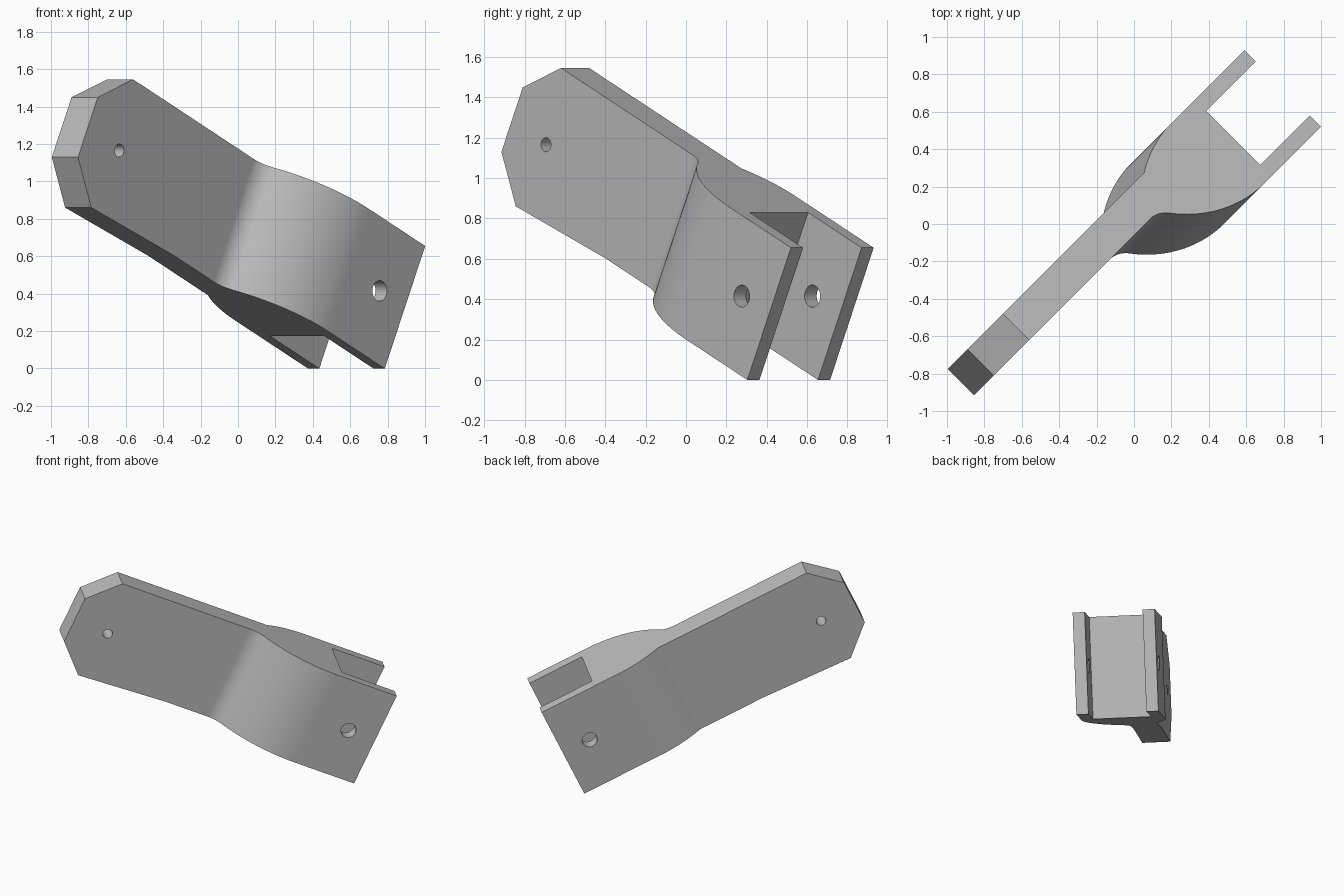
import bpy, bmesh
from math import radians, sin, cos, sqrt, atan2, pi
from mathutils import Vector, Matrix

if "Cube" in bpy.data.objects:
    bpy.data.objects.remove(bpy.data.objects["Cube"], do_unlink=True)

# Local frame: x along the arm, y across its thickness, z across its height
TOP, BOTTOM, END = 1.048, 0.325, 0.698

grey = bpy.data.materials.new("plain grey")
grey.use_nodes = True
grey.diffuse_color = (0.5, 0.5, 0.5, 1)
grey.node_tree.nodes["Principled BSDF"].inputs["Base Color"].default_value = (0.5, 0.5, 0.5, 1)


def prism(name, outline, direction):
    """Extrude a closed outline of 3D points along a direction."""
    bm = bmesh.new()
    face = bm.faces.new([bm.verts.new(p) for p in outline])
    new = bmesh.ops.extrude_face_region(bm, geom=[face])["geom"]
    bmesh.ops.translate(bm, vec=Vector(direction),
                        verts=[v for v in new if isinstance(v, bmesh.types.BMVert)])
    bmesh.ops.recalc_face_normals(bm, faces=bm.faces)
    mesh = bpy.data.meshes.new(name)
    bm.to_mesh(mesh)
    bm.free()
    mesh.materials.append(grey)
    obj = bpy.data.objects.new(name, mesh)
    bpy.context.collection.objects.link(obj)
    return obj


def arc(cx, cy, r, start, end, steps):
    return [(cx + r * cos(start + (end - start) * i / steps),
             cy + r * sin(start + (end - start) * i / steps)) for i in range(steps + 1)]


def combine(target, tool, operation):
    mod = target.modifiers.new("cut", 'BOOLEAN')
    mod.operation, mod.solver, mod.object = operation, 'EXACT', tool
    bpy.context.view_layer.objects.active = target
    bpy.ops.object.modifier_apply(modifier=mod.name)
    bpy.data.objects.remove(tool, do_unlink=True)


# Front curve: a large round blending into the thin arm through a small fillet
R, r = 0.68, 0.14
cx, cy = 0.23, 0.34 - R
fy = 0.042 + r
fx = cx - sqrt((R + r) ** 2 - (fy - cy) ** 2)
join = atan2(fy - cy, fx - cx)
front = arc(fx, fy, r, -pi / 2, join - pi, 14) + arc(cx, cy, R, join, pi / 2, 24)[1:]

# Back curve: a shallow arc that thickens the fork
br, bx = 0.65, 0.088
by = -0.24 + br
back = arc(bx, by, br, -pi / 2, atan2(-0.156 - by, -0.232 - bx), 16)

# Plan outline with the fork slot
plan = ([(-1.8, -0.156), (-1.8, 0.042)] + front
        + [(0.9, 0.34), (0.9, 0.255), (0.284, 0.255), (0.284, -0.155), (0.9, -0.155), (0.9, -0.24)]
        + back)
arm = prism("forked_arm", [(x, -y, 0.1) for x, y in plan], (0, 0, 1.2))

# Side outline with the chamfered end
side = [(END, TOP), (-1.409, TOP), (-1.612, 0.848), (-1.612, 0.495),
        (-1.407, 0.293), (-0.729, BOTTOM), (END, BOTTOM)]
combine(arm, prism("side_outline", [(x, -0.6, z) for x, z in side], (0, 1.2, 0)), 'INTERSECT')

# Pin holes through the thin end and both prongs
for x, z, radius in ((-1.344, 0.659, 0.035), (0.487, 0.685, 0.055)):
    ring = arc(x, z, radius, 0, 2 * pi, 32)[:-1]
    combine(arm, prism("pin_hole", [(px, -0.6, pz) for px, pz in ring], (0, 1.2, 0)), 'DIFFERENCE')

# Tilt the arm down and turn it diagonally
arm.data.transform(Matrix.Rotation(radians(45), 4, 'Z') @ Matrix.Rotation(radians(25), 4, 'Y'))

bpy.ops.object.select_all(action='DESELECT')
arm.select_set(True)
bpy.context.view_layer.objects.active = arm
bpy.ops.object.shade_smooth_by_angle(angle=radians(20))
weighted = arm.modifiers.new("flat_face_normals", 'WEIGHTED_NORMAL')
weighted.keep_sharp = True
